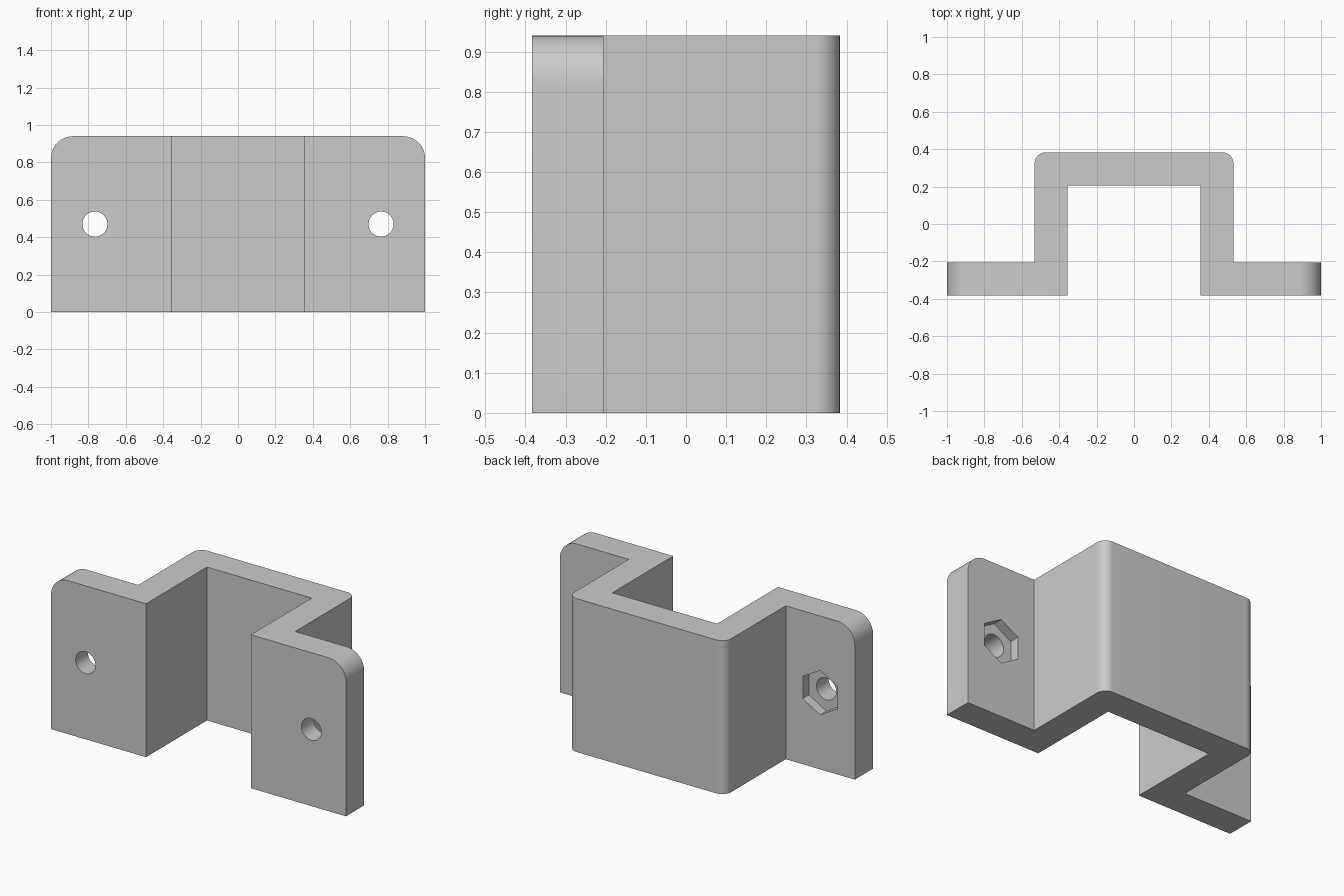
import bpy, bmesh, math

cube = bpy.data.objects.get("Cube")
if cube:
    bpy.data.objects.remove(cube, do_unlink=True)

HEIGHT, DEPTH, WALL = 0.94, 0.383, 0.177
INNER = 0.355                   # half width of the channel
OUTER = INNER + WALL
FLANGE_BACK = -DEPTH + WALL
HOLE_X, HOLE_Z = 0.765, HEIGHT / 2

grey = bpy.data.materials.new("plain grey")
grey.use_nodes = True
colour = (0.6, 0.6, 0.6, 1)
grey.diffuse_color = colour
grey.node_tree.nodes["Principled BSDF"].inputs["Base Color"].default_value = colour

# Hat-shaped cross-section, mirrored and extruded upward
half = [(INNER, DEPTH - WALL), (INNER, -DEPTH), (1, -DEPTH),
        (1, FLANGE_BACK), (OUTER, FLANGE_BACK), (OUTER, DEPTH)]
outline = half + [(-x, y) for x, y in reversed(half)]
bm = bmesh.new()
face = bm.faces.new([bm.verts.new((x, y, 0)) for x, y in outline])
top = bmesh.ops.extrude_face_region(bm, geom=[face])["geom"]
bmesh.ops.translate(bm, vec=(0, 0, HEIGHT),
                    verts=[g for g in top if isinstance(g, bmesh.types.BMVert)])
bmesh.ops.recalc_face_normals(bm, faces=bm.faces)


def round_edges(test, radius):
    edges = [e for e in bm.edges if all(test(v.co) for v in e.verts)
             and abs(e.verts[0].co.x - e.verts[1].co.x) < 0.01]
    bmesh.ops.bevel(bm, geom=edges, offset=radius, segments=12, profile=0.5,
                    affect="EDGES")


# Upright back corners, then the upper outer flange corners
round_edges(lambda p: p.y > DEPTH - 0.001, 0.06)
round_edges(lambda p: abs(p.x) > 0.999 and p.z > HEIGHT - 0.001, 0.118)

mesh = bpy.data.meshes.new("bracket")
bm.to_mesh(mesh)
bm.free()
bracket = bpy.data.objects.new("bracket", mesh)
bpy.context.collection.objects.link(bracket)
mesh.materials.append(grey)


def cut(name, sides, radius, x, y, length):
    """Subtract a prism lying along y."""
    bpy.ops.mesh.primitive_cylinder_add(vertices=sides, radius=radius, depth=length,
                                        location=(x, y, HOLE_Z),
                                        rotation=(math.pi / 2, 0, 0))
    cutter = bpy.context.object
    cutter.name = name
    cutter.hide_render = True
    cutter.data.materials.append(grey)
    mod = bracket.modifiers.new(name, "BOOLEAN")
    mod.operation, mod.solver, mod.object = "DIFFERENCE", "EXACT", cutter
    bpy.context.view_layer.objects.active = bracket
    bpy.ops.object.modifier_apply(modifier=name)
    bpy.data.objects.remove(cutter, do_unlink=True)


# Screw holes through the flanges, with hexagonal nut pockets behind
for side in (-1, 1):
    cut("screw_hole", 48, 0.067, side * HOLE_X, -DEPTH + WALL / 2, 0.4)
    cut("nut_pocket", 6, 0.136, side * HOLE_X, FLANGE_BACK, 0.12)

bpy.ops.object.select_all(action="DESELECT")
bracket.select_set(True)
bpy.context.view_layer.objects.active = bracket
bpy.ops.object.shade_smooth_by_angle(angle=math.radians(30))
